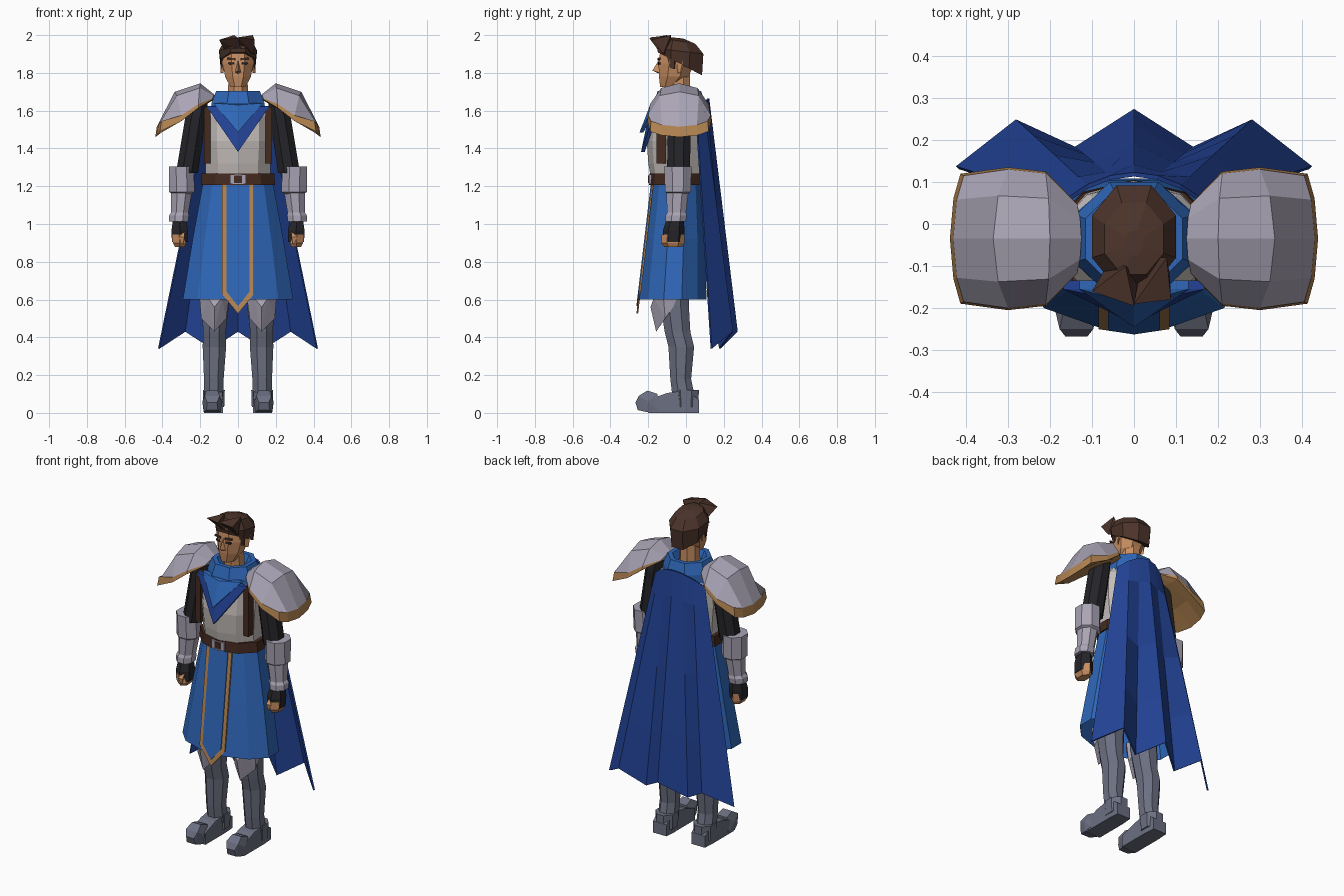
import bpy, bmesh, math
from mathutils import Vector

if "Cube" in bpy.data.objects:
    bpy.data.objects.remove(bpy.data.objects["Cube"])


def material(name, *rgb):
    m = bpy.data.materials.new(name)
    m.diffuse_color = (*rgb, 1)
    m.use_nodes = True
    m.node_tree.nodes["Principled BSDF"].inputs["Base Color"].default_value = m.diffuse_color
    return m


STEEL = material("light_steel", .40, .37, .46)
DARK = material("dark_steel", .15, .16, .22)
BLUE = material("cloth_blue", .028, .135, .48)
NAVY = material("deep_blue", .016, .055, .30)
GOLD = material("bronze_trim", .46, .235, .085)
HAIR = material("hair_brown", .07, .033, .023)
LEATHER = material("belt_leather", .06, .024, .014)
SKIN = material("skin", .58, .27, .12)
PLATE = material("pale_breastplate", .54, .50, .48)
BLACK = material("black_cloth", .018, .018, .022)


def finish(name, bm, mats, mirror=False):
    bmesh.ops.recalc_face_normals(bm, faces=bm.faces[:])
    me = bpy.data.meshes.new(name)
    bm.to_mesh(me)
    bm.free()
    for m in mats if isinstance(mats, list) else [mats]:
        me.materials.append(m)
    ob = bpy.data.objects.new(name, me)
    bpy.context.collection.objects.link(ob)
    if mirror:
        ob.modifiers.new("Mirror", 'MIRROR').use_mirror_merge = False
    return ob


def loft(name, rings, mat, n=8, caps=(True, True), mirror=False):
    """Rings are (cx, cy, z, rx, ry, optional slope of z along y), flat side forward."""
    bm = bmesh.new()
    k = 1 / math.cos(math.pi / n)
    loops = []
    for cx, cy, z, rx, ry, *slope in rings:
        loop = []
        for i in range(n):
            a = 2 * math.pi * (i + .5) / n
            dy = ry * k * math.sin(a)
            loop.append(bm.verts.new((cx + rx * k * math.cos(a), cy + dy, z + (slope[0] * dy if slope else 0))))
        loops.append(loop)
    for a, b in zip(loops, loops[1:]):
        for i in range(n):
            j = (i + 1) % n
            bm.faces.new((a[i], a[j], b[j], b[i]))
    if caps[0]:
        bm.faces.new(loops[0])
    if caps[1]:
        bm.faces.new(loops[-1])
    return finish(name, bm, mat, mirror)


def hull(name, pts, mat, mirror=False):
    bm = bmesh.new()
    for p in pts:
        bm.verts.new(p)
    out = bmesh.ops.convex_hull(bm, input=bm.verts[:])
    junk = {v for v in out["geom_interior"] + out["geom_unused"] if isinstance(v, bmesh.types.BMVert)}
    bmesh.ops.delete(bm, geom=list(junk), context='VERTS')
    bmesh.ops.dissolve_limit(bm, angle_limit=.02, verts=bm.verts[:], edges=bm.edges[:])
    return finish(name, bm, mat, mirror)


def box(name, x, y, z, mat, mirror=False):
    return hull(name, [(a, b, c) for a in x for b in y for c in z], mat, mirror)


def slab(name, pts, depth, mat, mirror=False):
    """Prism made by pushing a polygon back along y."""
    return hull(name, [(x, y + d, z) for x, y, z in pts for d in (0, depth)], mat, mirror)


# Head, face and ears
loft("neck", [(0, -.035, 1.6, .055, .06), (0, -.04, 1.8, .05, .06)], SKIN)
loft("head", [(0, -.095, 1.725, .040, .042), (0, -.065, 1.78, .068, .078),
              (0, -.05, 1.85, .082, .095), (0, -.045, 1.93, .08, .09)], SKIN)
hull("nose", [(0, -.178, 1.812), (0, -.143, 1.87), (-.02, -.135, 1.80), (.02, -.135, 1.80), (0, -.14, 1.795)], SKIN)
hull("ear", [(.078, -.045, 1.80), (.078, -.05, 1.865), (.095, -.015, 1.87), (.092, -.03, 1.80),
             (.08, -.015, 1.86)], SKIN, True)
slab("eye", [(.018, -.148, 1.843), (.05, -.143, 1.846), (.05, -.143, 1.855), (.02, -.148, 1.857)], .009, BLACK, True)
slab("eyebrow", [(.014, -.151, 1.866), (.058, -.144, 1.872), (.056, -.144, 1.881), (.014, -.151, 1.878)],
     .009, HAIR, True)
slab("mouth", [(-.022, -.138, 1.768), (.022, -.138, 1.768), (.02, -.136, 1.763), (-.02, -.136, 1.763)],
     .009, LEATHER)

# Swept hair with two front tufts and sideburns
loft("hair_cap", [(0, -.032, 1.848, .092, .117, -.52), (0, -.03, 1.915, .10, .122, -.12),
                  (0, -.035, 1.968, .07, .085, -.17), (0, -.045, 1.985, .02, .03, -.1)], HAIR)
hull("sideburn", [(.075, -.105, 1.90), (.092, -.06, 1.90), (.088, -.06, 1.82), (.082, -.085, 1.825),
                  (.075, -.05, 1.90)], HAIR, True)
hull("left_tuft", [(-.10, -.16, 1.975), (0, -.195, 1.985), (-.02, -.1, 2.0), (-.06, -.09, 1.90),
                   (.02, -.14, 1.91)], HAIR)
hull("right_tuft", [(0, -.19, 1.988), (.088, -.18, 1.975), (.078, -.08, 2.0), (.02, -.08, 1.9),
                    (.085, -.12, 1.90)], HAIR)

# Torso
loft("breastplate", [(0, -.045, 1.22, .17, .13), (0, -.05, 1.32, .172, .142), (0, -.052, 1.44, .182, .148),
                     (0, -.045, 1.57, .18, .135), (0, -.04, 1.65, .12, .11)], PLATE, 10)
box("chest_strap", (.145, .179), (-.155, -.105), (1.32, 1.62), LEATHER, True)
loft("belt", [(0, -.045, 1.207, .196, .143), (0, -.045, 1.268, .192, .14)], LEATHER, 10)
box("buckle", (-.042, .042), (-.196, -.18), (1.212, 1.262), STEEL)
box("buckle_centre", (-.02, .02), (-.20, -.19), (1.218, 1.256), LEATHER)

# Skirt and front panel
loft("skirt", [(0, -.045, 1.22, .185, .13), (0, -.055, .92, .24, .158), (0, -.07, .6, .292, .178)],
     BLUE, 12, (True, False))


def panel(name, half, shoulder, tip, front, mat):
    pts = [(s * half, z) for s in (-1, 1) for z in (1.207, shoulder)] + [(0, tip)]
    slab(name, [(x, front - .182 - (1.207 - z) * .118, z) for x, z in pts], .009, mat)


panel("panel_trim", .085, .63, .525, 0, GOLD)
panel("panel_cloth", .062, .643, .565, -.005, BLUE)

# Collar and two layered scarf points
loft("collar", [(0, -.035, 1.57, .15, .13), (0, -.035, 1.64, .14, .135), (0, -.035, 1.705, .115, .115),
                (0, -.035, 1.705, .09, .09), (0, -.035, 1.66, .07, .07)], BLUE, 8)
for nm, w, zs, tip_y, tip_z, mat in (("lower_scarf", .168, 1.625, -.238, 1.382, NAVY),
                                     ("upper_scarf", .13, 1.64, -.246, 1.485, BLUE)):
    slab(nm, [(-w, -.155, zs), (w, -.155, zs), (0, -.19, zs - .01), (0, tip_y, tip_z)], .02, mat)

# Pleated cape, alternating folds that deepen towards the hem
bm = bmesh.new()
rows = []
for t in (0, .12, .45, .75, 1):
    row = []
    for i in range(7):
        u = (i - 3) / 3
        out = i % 2
        hem_y = (.14, .25, .185, .275)[min(i, 6 - i)]
        top = Vector((u * .165, .118 - .065 * u * u, 1.665 - .08 * u * u))
        hem = Vector((u * .42, hem_y - .006, .43 if out else .34))
        row.append(bm.verts.new(top.lerp(hem, t)))
    rows.append(row)
for a, b in zip(rows, rows[1:]):
    for i in range(6):
        bm.faces.new((a[i], a[i + 1], b[i + 1], b[i]))
cape = finish("cape", bm, NAVY)
sol = cape.modifiers.new("Thickness", 'SOLIDIFY')
sol.thickness, sol.offset = .01, 0

# Shoulder guards: domed steel top, bronze lip and underside
bm = bmesh.new()
# x at ridge, x at edge, ridge z, mid z, edge z, half width, lip drop
sections = [(.125, .135, 1.685, 1.68, 1.665, .08, .006), (.20, .21, 1.745, 1.72, 1.635, .155, .02),
            (.335, .30, 1.70, 1.68, 1.575, .165, .03), (.43, .405, 1.515, 1.525, 1.545, .15, .055)]
tops, lips = [], []
for xr, xe, zr, zm, ze, w, drop in sections:
    xm = (xr * 2 + xe) / 3
    prof = [(xe, -w, ze), (xm, -w * .62, zm), (xr, 0, zr), (xm, w * .62, zm), (xe, w, ze)]
    tops.append([bm.verts.new((x, y - .035, z)) for x, y, z in prof])
    under = []
    for x, y, z in prof:
        zl = ze - drop if xr < .4 else z - drop
        grow = .008 if xr > .4 else 0
        under.append(bm.verts.new((x + grow, y * 1.03 - .035, zl)))
    lips.append(under)


def strip(a, b, index):
    for i in range(len(a) - 1):
        bm.faces.new((a[i], a[i + 1], b[i + 1], b[i])).material_index = index


for g, idx in ((tops, 0), (lips, 1)):
    for a, b in zip(g, g[1:]):
        strip(a, b, idx)
strip(tops[0], lips[0], 0)
strip(tops[-1], lips[-1], 1)
for e in (0, 4):
    strip([r[e] for r in tops], [r[e] for r in lips], 1)
finish("shoulder_guard", bm, [STEEL, GOLD], True)

# Arms, bracers, gloves and hands
loft("sleeve", [(.205, -.035, 1.64, .045, .055), (.225, -.035, 1.56, .055, .062),
                (.27, -.04, 1.27, .058, .06)], BLACK, 8, mirror=True)
loft("elbow_guard", [(.30, -.043, 1.305, .066, .073), (.298, -.043, 1.17, .068, .068),
                     (.295, -.045, 1.155, .045, .05)], STEEL, 8, mirror=True)
loft("bracer", [(.298, -.045, 1.18, .056, .06), (.308, -.05, 1.06, .046, .05), (.312, -.052, 1.045, .052, .056),
                (.314, -.055, 1.012, .05, .054)], STEEL, 8, mirror=True)
loft("glove", [(.31, -.058, 1.02, .035, .04), (.308, -.065, .965, .044, .05),
               (.308, -.068, .905, .042, .048)], BLACK, 6, mirror=True)
loft("fingers", [(.312, -.068, .945, .036, .052), (.31, -.07, .90, .035, .054),
                 (.308, -.068, .878, .026, .04)], SKIN, 6, mirror=True)
hull("thumb", [(.285, -.10, .965), (.315, -.10, .965), (.283, -.132, .93), (.312, -.132, .93),
               (.29, -.125, .895), (.315, -.12, .895)], SKIN, True)

# Legs, knee guards and boots
loft("leg", [(.11, -.06, .9, .08, .08), (.12, -.06, .57, .072, .075), (.125, -.045, .43, .06, .068),
             (.125, -.025, .35, .062, .068), (.128, -.028, .18, .052, .055), (.128, -.01, .07, .053, .06)],
     DARK, 8, mirror=True)
hull("knee_guard", [(.045, -.12, .62), (.205, -.12, .62), (.085, -.17, .61), (.16, -.17, .61), (.125, -.188, .56),
                    (.062, -.12, .5), (.195, -.11, .5), (.125, -.158, .43), (.08, -.04, .6), (.19, -.04, .6)],
     STEEL, True)
loft("ankle_cuff", [(.128, 0, .03, .055, .066), (.128, 0, .12, .058, .068)], DARK, 8, mirror=True)
hull("boot", [(x, y, z) for y, w, h in ((.068, .045, .07), (0, .05, .12), (-.1, .048, .105), (-.2, .05, .07))
              for x in (.13 - w, .13 + w) for z in (0, h)], DARK, True)
hull("toe_cap", [(.137 + sx * w, y, z) for y, w, z in
                 ((-.15, .045, .01), (-.15, .035, .10), (-.20, .052, .06), (-.205, .03, .118), (-.21, .045, .005),
                  (-.25, .04, .09), (-.268, .026, .055), (-.255, .03, .015)) for sx in (-1, 1)], DARK, True)
